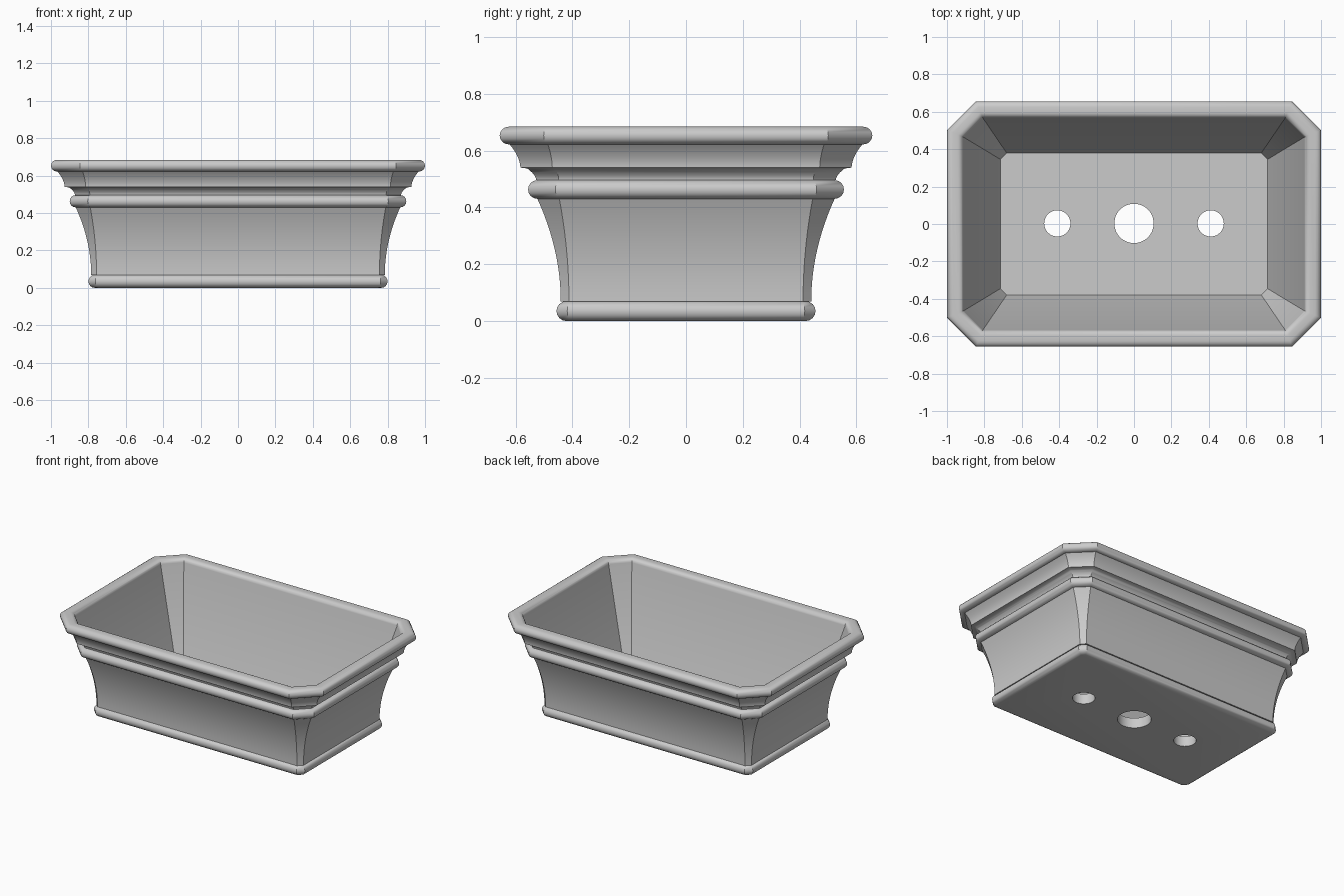
import bpy
import bmesh
from math import sin, cos, pi, radians

cube = bpy.data.objects.get("Cube")
if cube:
    bpy.data.objects.remove(cube, do_unlink=True)

# Single clay colour
clay = bpy.data.materials.new("grey_clay")
clay.use_nodes = True
colour = (0.6, 0.6, 0.6, 1)
clay.diffuse_color = colour
clay.node_tree.nodes["Principled BSDF"].inputs["Base Color"].default_value = colour


def arc(cx, cz, r, start, end, steps=8):
    """Points (half width, height) along a circular arc, angles in degrees."""
    return [(cx + r * cos(radians(start + (end - start) * i / steps)),
             cz + r * sin(radians(start + (end - start) * i / steps)))
            for i in range(steps + 1)]


def cove(x0, z0, x1, z1, power, steps=8):
    """Concave flare, steep at the bottom and spreading at the top."""
    return [(x0 + (x1 - x0) * (i / steps) ** power, z0 + (z1 - z0) * i / steps)
            for i in range(steps + 1)]


def ring(bm, x, z, y=None, cut=None):
    """Rectangle with cut corners; by default an even offset of the rim outline."""
    y = x - 0.344 if y is None else y
    cut = 0.155 - 0.586 * (1 - x) if cut is None else cut
    pts = [(x, y - cut), (x - cut, y), (cut - x, y), (-x, y - cut),
           (-x, cut - y), (cut - x, -y), (x - cut, -y), (x, cut - y)]
    return [bm.verts.new((px, py, z)) for px, py in pts]


# Outside profile from the foot up, then over the rim
profile = (arc(0.765, 0.035, 0.035, -90, 90)             # foot moulding
           + cove(0.785, 0.069, 0.868, 0.432, 2.0, 12)   # flared body
           + arc(0.867, 0.463, 0.033, -90, 90)           # middle moulding
           + cove(0.872, 0.497, 0.903, 0.537, 1.8)       # small cove
           + cove(0.927, 0.54, 0.965, 0.622, 1.8)        # upper cove
           + arc(0.969, 0.653, 0.031, -90, 90)           # rim, outer half
           + arc(0.942, 0.653, 0.031, 90, 180))          # rim, inner half

bm = bmesh.new()
rings = [ring(bm, x, z) for x, z in profile]
rings.append(ring(bm, 0.715, 0.07, 0.38, 0.034))         # inside floor edge
for low, high in zip(rings, rings[1:]):
    for i in range(8):
        j = (i + 1) % 8
        bm.faces.new((low[i], low[j], high[j], high[i]))
bm.faces.new(rings[0][::-1])
bm.faces.new(rings[-1])
bmesh.ops.recalc_face_normals(bm, faces=bm.faces)
mesh = bpy.data.meshes.new("planter_pot")
bm.to_mesh(mesh)
bm.free()
pot = bpy.data.objects.new("planter_pot", mesh)
bpy.context.collection.objects.link(pot)
mesh.materials.append(clay)

# Drain holes through the floor
for name, x, r in (("left", 0.41, 0.07), ("middle", 0, 0.105), ("right", -0.41, 0.07)):
    bpy.ops.mesh.primitive_cylinder_add(vertices=48, radius=r, depth=0.3, location=(x, 0.003, 0.03))
    cutter = bpy.context.object
    cutter.name = name + "_drain_cutter"
    cutter.data.materials.append(clay)
    mod = pot.modifiers.new(name + "_drain", "BOOLEAN")
    mod.operation = "DIFFERENCE"
    mod.solver = "EXACT"
    mod.object = cutter
    bpy.ops.object.select_all(action="DESELECT")
    pot.select_set(True)
    bpy.context.view_layer.objects.active = pot
    bpy.ops.object.modifier_apply(modifier=mod.name)
    bpy.data.objects.remove(cutter, do_unlink=True)

bpy.ops.object.shade_smooth_by_angle(angle=radians(30))
